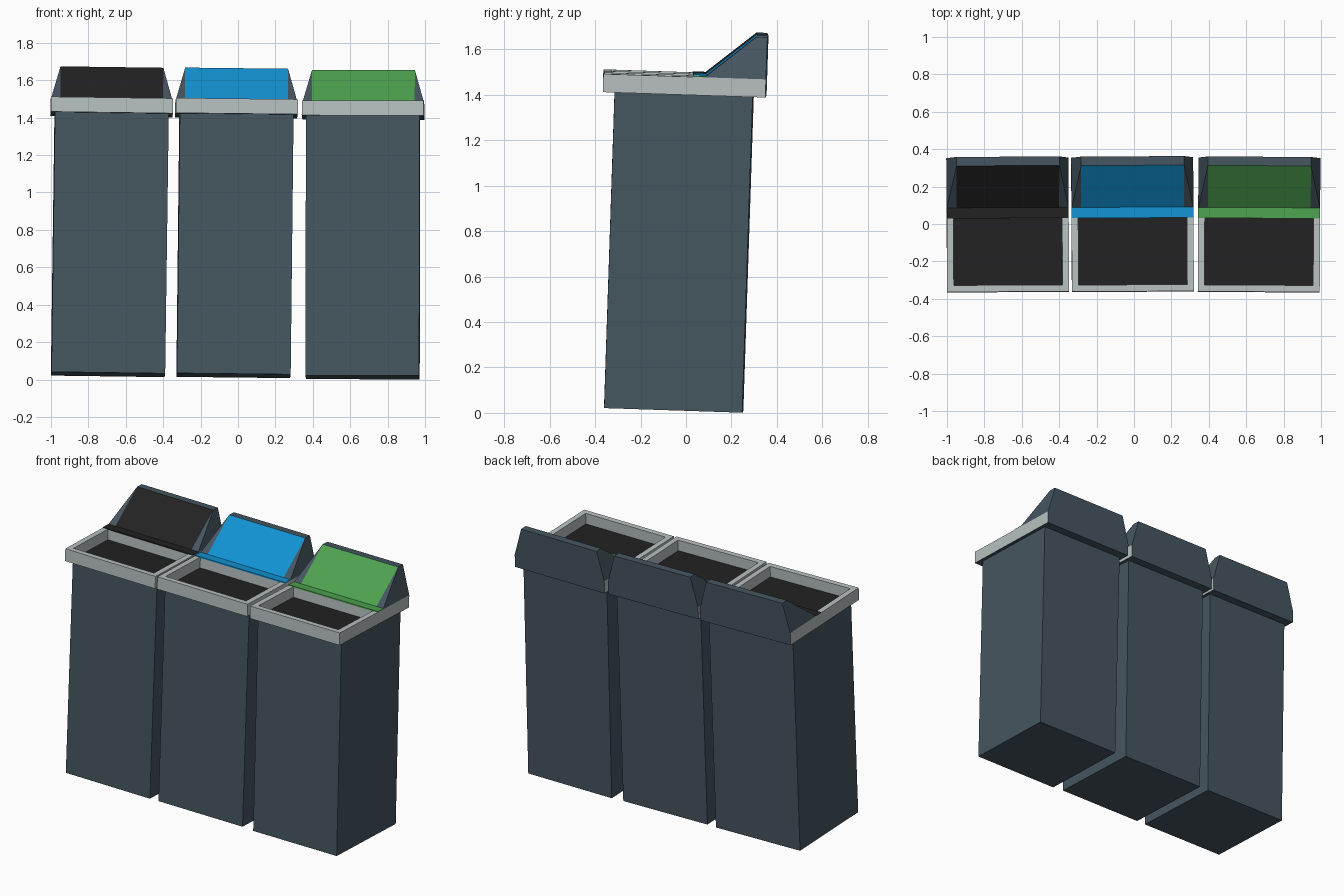
import bpy, bmesh
from math import radians
from mathutils import Matrix, Euler

if "Cube" in bpy.data.objects:
    bpy.data.objects.remove(bpy.data.objects["Cube"])


def mat(name, rgb):
    m = bpy.data.materials.new(name)
    m.diffuse_color = (*rgb, 1)
    m.use_nodes = True
    m.node_tree.nodes["Principled BSDF"].inputs["Base Color"].default_value = m.diffuse_color
    return m


SLATE = mat("slate", (0.06, 0.092, 0.117))
GREY = mat("light_grey", (0.48, 0.53, 0.53))
BLACK = mat("black", (0.016, 0.016, 0.016))
BLUE = mat("blue", (0.006, 0.29, 0.65))
GREEN = mat("green", (0.075, 0.36, 0.08))

BODY_TOP, RIM_TOP, HOOD_TOP = 1.39, 1.47, 1.655


def finish(bm, name, mats, place):
    me = bpy.data.meshes.new(name)
    bmesh.ops.recalc_face_normals(bm, faces=bm.faces)
    bm.to_mesh(me)
    bm.free()
    for m in mats:
        me.materials.append(m)
    ob = bpy.data.objects.new(name, me)
    ob.matrix_world = place
    bpy.context.collection.objects.link(ob)


def box(bm, lo, hi):
    size = [b - a for a, b in zip(lo, hi)]
    mid = [(a + b) / 2 for a, b in zip(lo, hi)]
    bmesh.ops.create_cube(bm, size=1, matrix=Matrix.Translation(mid) @ Matrix.Diagonal((*size, 1)))


def make_bin(tag, colour, loc, rot):
    place = Matrix.Translation(loc) @ Euler([radians(a) for a in rot]).to_matrix().to_4x4()

    # straight body
    bm = bmesh.new()
    box(bm, (-0.304, -0.304, 0), (0.304, 0.304, BODY_TOP))
    finish(bm, tag + "_body", [SLATE], place)

    # rim with a recessed opening; underside and back are slate
    bm = bmesh.new()
    box(bm, (-0.326, -0.356, BODY_TOP), (0.326, 0.36, RIM_TOP))
    bm.normal_update()
    for f in bm.faces:
        if f.normal.z < -0.5 or f.normal.y > 0.5:
            f.material_index = 1
    top = max(bm.faces, key=lambda f: f.calc_center_median().z)
    bmesh.ops.inset_region(bm, faces=[top], thickness=0.05)
    for v in top.verts:
        v.co.y = min(v.co.y, 0.042)
    floor = bmesh.ops.extrude_discrete_faces(bm, faces=[top])["faces"][0]
    floor.material_index = 2
    bmesh.ops.translate(bm, verts=floor.verts, vec=(0, 0, -0.07))
    finish(bm, tag + "_rim", [GREY, SLATE, BLACK], place)

    # flat coloured strip in front of the hood
    bm = bmesh.new()
    box(bm, (-0.326, 0.037, RIM_TOP - 0.004), (0.326, 0.094, RIM_TOP + 0.004))
    finish(bm, tag + "_strip", [colour], place)

    # raised hood with sloping sides and a coloured sloping panel
    bm = bmesh.new()
    ends = []
    for s in (-1, 1):
        pts = [(0.326, 0.09, RIM_TOP), (0.326, 0.36, RIM_TOP), (0.275, 0.36, HOOD_TOP),
               (0.275, 0.312, HOOD_TOP), (0.275, 0.09, RIM_TOP)]
        v = [bm.verts.new((s * x, y, z)) for x, y, z in pts]
        bm.faces.new(v[:4])
        bm.faces.new((v[0], v[3], v[4]))
        ends.append(v)
    l, r = ends
    bm.faces.new((l[4], r[4], r[3], l[3])).material_index = 1
    bm.faces.new((l[3], r[3], r[2], l[2]))
    bm.faces.new((l[2], r[2], r[1], l[1]))
    bm.faces.new((l[0], l[1], r[1], r[0], r[4], l[4]))
    finish(bm, tag + "_hood", [SLATE, colour], place)


# three bins, each standing slightly askew
make_bin("left_bin", BLACK, (-0.695, -0.055, 0.027), (-1.9, 0.8, 0.3))
make_bin("middle_bin", BLUE, (-0.024, -0.053, 0.021), (-1.9, 0.65, 0.3))
make_bin("right_bin", GREEN, (0.666, -0.055, 0.0115), (-1.9, 0.1, -0.3))
